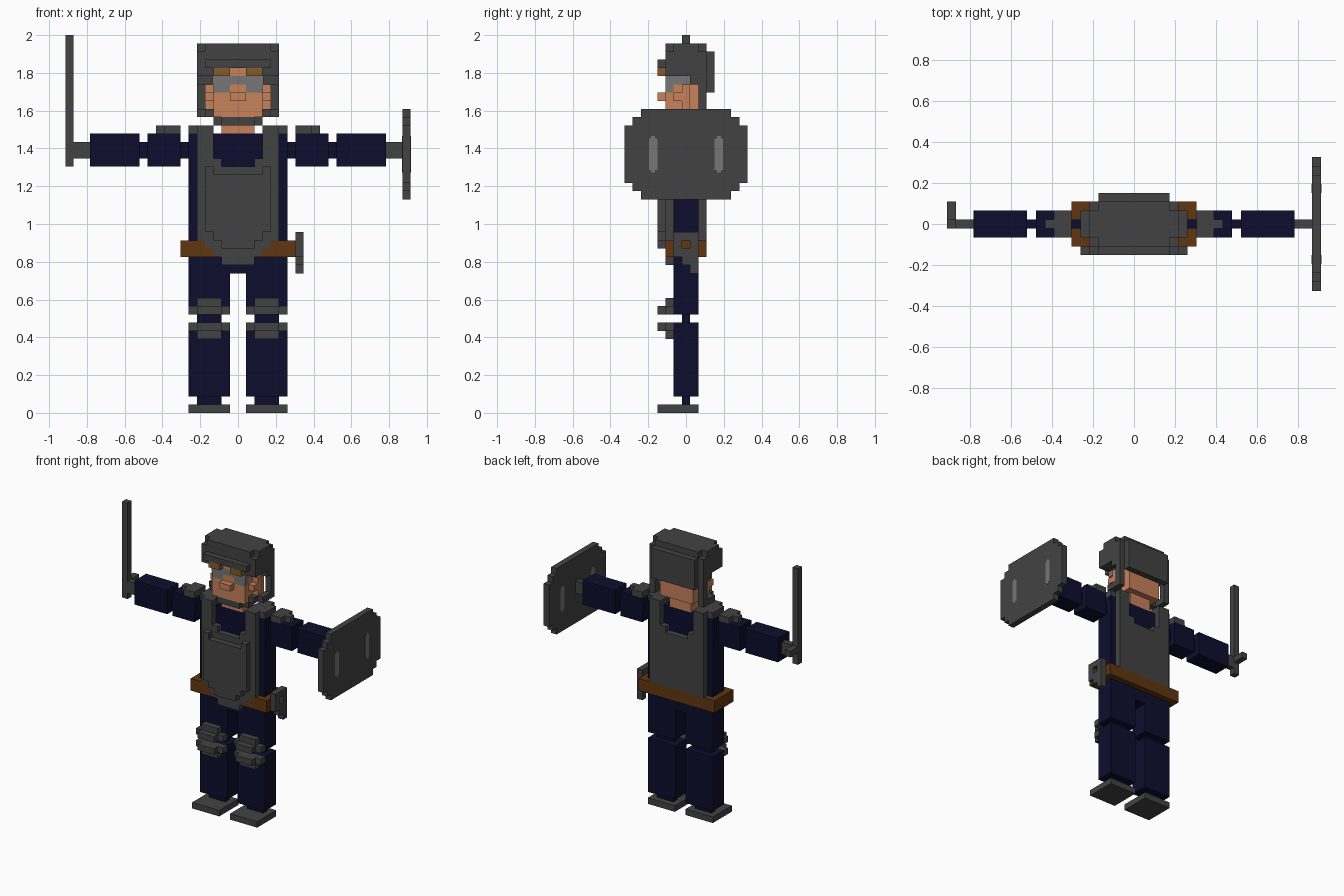
import bpy, bmesh, math

V = 2 / 46  # one block


def material(name, rgb):
    m = bpy.data.materials.new(name)
    m.diffuse_color = (*rgb, 1)
    return m


GREY = material("dark grey armour", (0.055, 0.055, 0.055))
NAVY = material("navy cloth", (0.004, 0.004, 0.027))
SKIN = material("skin", (0.57, 0.22, 0.105))
BELT = material("brown leather", (0.115, 0.037, 0.005))
BROW = material("light brown hair", (0.24, 0.105, 0.022))
GLASS = material("light grey glass", (0.18, 0.18, 0.18))


def blocks(name, mat, boxes, mirror=False):
    """Boxes are (x0, x1, y0, y1, z0, z1) in blocks; mirror repeats them at -x."""
    bm = bmesh.new()
    todo = list(boxes)
    if mirror:
        todo += [(-b[1], -b[0], *b[2:]) for b in boxes]
    for x0, x1, y0, y1, z0, z1 in todo:
        vs = bmesh.ops.create_cube(bm, size=1)["verts"]
        for v in vs:
            v.co.x = (x0 if v.co.x < 0 else x1) * V
            v.co.y = (y0 if v.co.y < 0 else y1) * V
            v.co.z = (z0 if v.co.z < 0 else z1) * V
    me = bpy.data.meshes.new(name)
    bm.to_mesh(me)
    bm.free()
    me.materials.append(mat)
    ob = bpy.data.objects.new(name, me)
    bpy.context.collection.objects.link(ob)
    return ob


# Legs and feet
blocks("feet", GREY, [(1, 6, -3.5, 1.5, 0, 1)], True)
blocks("legs", NAVY, [
    (2, 5, -.5, .5, 1, 2),        # ankle
    (1, 6, -1.5, 1.5, 2, 11),     # shin
    (2, 5, -.5, .5, 11, 12),      # knee
    (1, 6, -1.5, 1.5, 12, 17),    # thigh
], True)
blocks("knee_pads", GREY, [
    (1, 6, -2.5, -1.5, 12, 13), (2, 5, -2.5, -1.5, 13, 14), (2, 5, -3.5, -2.5, 12, 13),
    (1, 6, -2.5, -1.5, 10, 11), (2, 5, -2.5, -1.5, 9, 10), (2, 5, -3.5, -2.5, 10, 11),
], True)

# Torso and arms
blocks("torso", NAVY, [(-6, 6, -1.5, 1.5, 17, 34)])
blocks("arms", NAVY, [
    (6, 7, -.5, .5, 31, 33),
    (7, 11, -1.5, 1.5, 30, 34),
    (11, 12, -.5, .5, 31, 33),
    (12, 18, -1.5, 1.5, 30, 34),
], True)
blocks("gloves", GREY, [(18, 20, -.5, .5, 31, 33)], True)
blocks("shoulder_pads", GREY, [(7, 9, -1.5, 1.5, 34, 35), (9, 10, -.5, .5, 34, 35)], True)

# Vest: front and back panels with a stepped neckline, straps and front plate
vest = []
for y in (-2.5, 1.5):
    vest += [(-5, 5, y, y + 1, 21, 30), (2, 5, y, y + 1, 30, 31), (-5, -2, y, y + 1, 30, 31),
             (3, 5, y, y + 1, 31, 34), (-5, -3, y, y + 1, 31, 34)]
vest += [(-w, w, -2.5, -1.5, z, z + 1) for w, z in ((4, 20), (3, 19), (2, 18))]
blocks("vest", GREY, vest)
blocks("vest_straps", GREY, [(3, 5, -2.5, 2.5, 34, 35), (5, 6, -1.5, 1.5, 34, 35)], True)
blocks("vest_plate", GREY, [
    (-4, 4, -3.5, -2.5, 22, 29), (-4, -3, -3.5, -2.5, 29, 30), (3, 4, -3.5, -2.5, 29, 30),
    (-3, 3, -3.5, -2.5, 21, 22), (-2, 2, -3.5, -2.5, 20, 21),
])

# Belt and holster
blocks("belt", BELT, [
    (0, 6, 1.5, 2.5, 19, 21), (6, 7, -2.5, 2.5, 19, 21),
    (4, 6, -2.5, -1.5, 20, 21), (3, 6, -2.5, -1.5, 19, 20),
], True)
blocks("holster", GREY, [
    (7, 8, -1.5, 1.5, 21, 22), (7, 8, -1.5, -.5, 20, 21), (7, 8, .5, 1.5, 20, 21),
    (7, 8, -1.5, 1.5, 19, 20), (7, 8, -.5, 1.5, 18, 19), (7, 8, .5, 1.5, 17, 18),
])

# Head
blocks("head", SKIN, [
    (-2, 2, -1.5, 1.5, 34, 36),   # neck
    (-3, 3, -2.5, 2.5, 36, 39),   # jaw and cheeks
    (-1, 1, -2.5, 2.5, 39, 40),
    (-3, -1, -1.5, 2.5, 39, 40), (1, 3, -1.5, 2.5, 39, 40),
    (-3, 3, -1.5, 2.5, 40, 41),
    (-3, 3, -2.5, 2.5, 41, 42),   # forehead
    (-1, 1, -3.5, -2.5, 38, 39),  # nose
])
blocks("ears", SKIN, [(3, 4, -.5, .5, 37, 40), (3, 4, -1.5, -.5, 38, 39)], True)
blocks("goggles", GLASS, [(0, 3, -2.5, -1.5, 40, 41), (1, 3, -2.5, -1.5, 39, 40),
                          (3, 3.1, -2.5, .5, 40, 41)], True)
blocks("eyebrows", BROW, [(1, 3, -3.5, -2.5, 41, 42)], True)

# Helmet shell, peak and chin strap
blocks("helmet", GREY, [
    (-5, 5, -1.5, 1.5, 44, 45), (-4, 4, -2.5, 2.5, 44, 45),
    (-5, 5, -2.5, 2.5, 42, 44),
    (-4, 4, 2.5, 3.5, 39, 44),
    (-4, 4, -3.5, -2.5, 42, 43),
])
blocks("helmet_sides", GREY, [
    (3, 5, -2.5, 2.5, 41, 42), (3, 5, .5, 2.5, 40, 41), (4, 5, 1.5, 2.5, 39, 40),
], True)
blocks("chin_strap", GREY, [
    (4, 5, 1.5, 2.5, 37, 39), (4, 5, -.5, 2.5, 36, 37), (3, 4, -1.5, .5, 36, 37),
    (0, 2, -2.5, -1.5, 35, 36), (2, 3, -1.5, -.5, 35, 36),
], True)

# Baton with side handle
blocks("baton", GREY, [(-21, -20, -.5, .5, 30, 46), (-21, -20, .5, 2.5, 32, 33)])

# Shield with two slots of glass
blocks("shield", GREY, [
    (20, 21, -7.5, 7.5, 28, 35), (20, 21, -6.5, 6.5, 27, 28), (20, 21, -6.5, 6.5, 35, 36),
    (20, 21, -5.5, 5.5, 26, 27), (20, 21, -5.5, 5.5, 36, 37),
])
slots = []
for y in (-4, 4):
    slots += [(19.95, 21.05, y - .5, y + .5, 29.6, 33.4),
              (19.95, 21.05, y - .25, y + .25, 29.3, 33.7)]
blocks("shield_slots", GLASS, slots)
